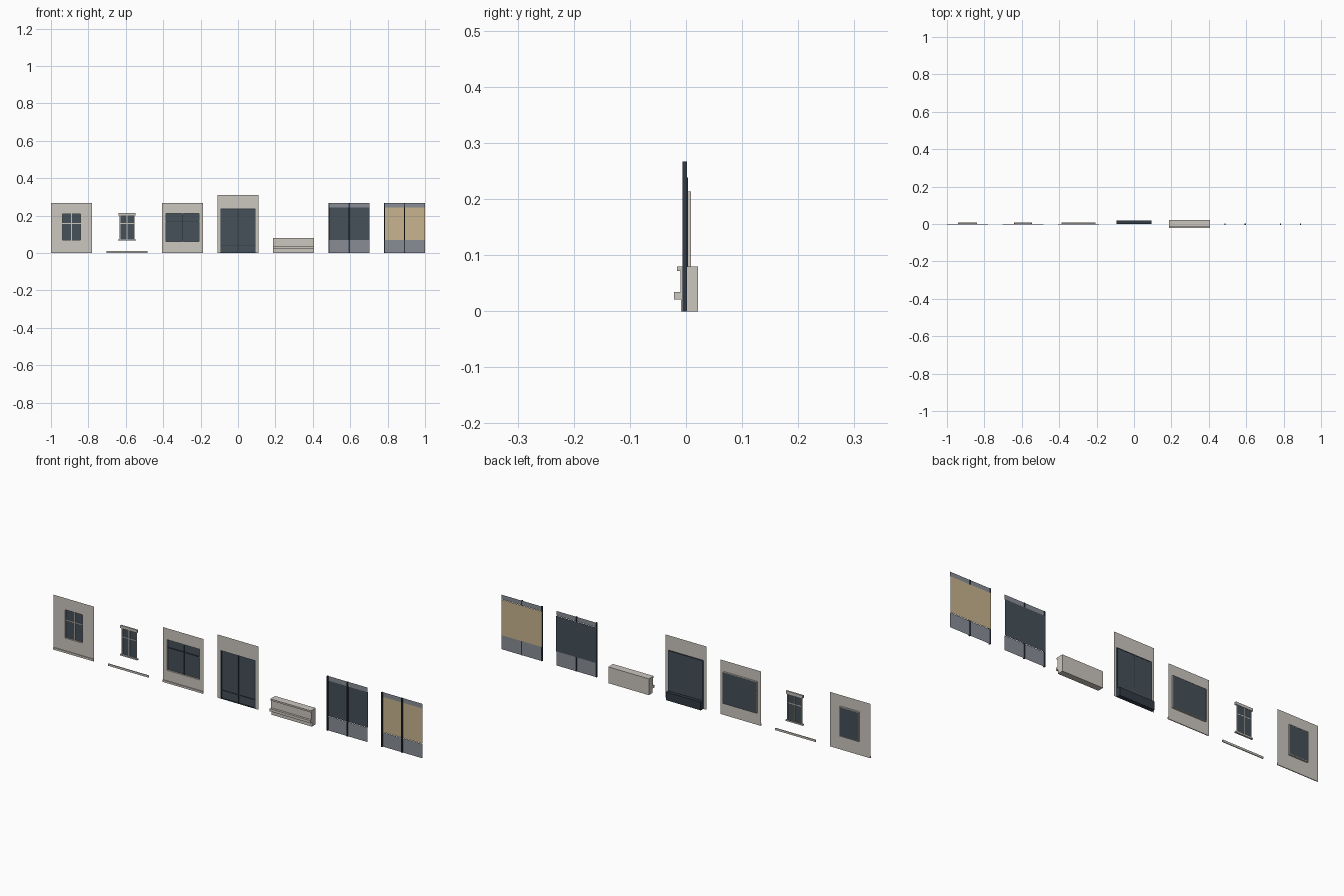
import bpy
import bmesh

cube = bpy.data.objects.get("Cube")
if cube:
    bpy.data.objects.remove(cube)


def material(name, srgb):
    color = [c ** 2.2 for c in srgb] + [1]
    m = bpy.data.materials.new(name)
    m.use_nodes = True
    m.diffuse_color = color
    m.node_tree.nodes["Principled BSDF"].inputs["Base Color"].default_value = color
    return m


STONE = material("pale stone", (0.79, 0.77, 0.74))
GLASS = material("slate glass", (0.28, 0.32, 0.35))
FRAME = material("dark frame", (0.21, 0.24, 0.28))
GREY = material("grey panel", (0.53, 0.55, 0.58))
TAN = material("tan panel", (0.78, 0.70, 0.55))


def finish(name, bm, mat):
    mesh = bpy.data.meshes.new(name)
    bm.to_mesh(mesh)
    bm.free()
    mesh.materials.append(mat)
    obj = bpy.data.objects.new(name, mesh)
    bpy.context.collection.objects.link(obj)
    return obj


def box(name, x0, x1, y0, y1, z0, z1, mat):
    bm = bmesh.new()
    bmesh.ops.create_cube(bm, size=1)
    for v in bm.verts:
        v.co = (x1 if v.co.x > 0 else x0, y1 if v.co.y > 0 else y0,
                z1 if v.co.z > 0 else z0)
    return finish(name, bm, mat)


def sheet(name, rects, y, mat):
    """Upright flat sheet made of (x0, x1, z0, z1) rectangles facing the front."""
    bm = bmesh.new()
    for x0, x1, z0, z1 in rects:
        bm.faces.new([bm.verts.new(p) for p in
                      ((x0, y, z0), (x1, y, z0), (x1, y, z1), (x0, y, z1))])
    bmesh.ops.remove_doubles(bm, verts=bm.verts, dist=0.0001)
    return finish(name, bm, mat)


def wall(name, cx, top, hole):
    """Thin wall around an opening."""
    l, r = cx - HALF, cx + HALF
    x0, x1, z0, z1 = hole
    rects = [(l, x0, 0, z0), (x0, x1, 0, z0), (x1, r, 0, z0),
             (l, x0, z0, z1), (x1, r, z0, z1),
             (l, x0, z1, top), (x0, x1, z1, top), (x1, r, z1, top)]
    sheet(name, [q for q in rects if q[3] > q[2]], 0, STONE)


def reveal(name, hole, depth, mat, t=0.003):
    """Jambs, head and sill lining a recessed opening."""
    x0, x1, z0, z1 = hole
    box(name + "_left_jamb", x1 - t, x1, 0, depth, z0, z1, mat)
    box(name + "_right_jamb", x0, x0 + t, 0, depth, z0, z1, mat)
    box(name + "_head", x0, x1, 0, depth, z1 - t, z1, mat)
    box(name + "_sill", x0, x1, 0, depth, z0, z0 + t, mat)


def bars(name, hole, cross_z, y0, y1, mat, w=0.004):
    """One central upright and one cross bar."""
    x0, x1, z0, z1 = hole
    mid = (x0 + x1) / 2
    box(name + "_upright", mid - w / 2, mid + w / 2, y0, y1, z0, z1, mat)
    box(name + "_cross_bar", x0, x1, y0, y1, cross_z - w / 2, cross_z + w / 2, mat)


HALF = 0.11
WALL_TOP = 0.267
CENTRES = [-0.89 + i * 0.2967 for i in range(7)]


def plinth(name, cx):
    box(name, cx - HALF, cx + HALF, -0.004, 0, 0, 0.01, STONE)


# Wall with small window
c = CENTRES[0]
hole = (c - 0.051, c + 0.051, 0.068, 0.213)
wall("small_window_wall", c, WALL_TOP, hole)
reveal("small_window", hole, 0.009, STONE)
sheet("small_window_glass", [hole], 0.0085, GLASS)
bars("small_window", hole, 0.158, 0.005, 0.008, STONE)
plinth("small_window_plinth", c)

# Free window with lintel and sill
c = CENTRES[1]
pane = (c - 0.038, c + 0.038, 0.07, 0.2)
sheet("free_window_glass", [pane], 0.0075, GLASS)
bars("free_window", pane, 0.158, 0.004, 0.008, STONE)
for side, x in (("left", c + 0.038), ("right", c - 0.038)):
    box("free_window_" + side + "_frame", x - 0.002, x + 0.002, 0.004, 0.008,
        0.07, 0.2, STONE)
box("free_window_lintel", c - 0.046, c + 0.046, 0, 0.009, 0.2, 0.213, STONE)
box("free_window_sill", c - 0.047, c + 0.047, 0, 0.009, 0.066, 0.072, STONE)
plinth("free_window_plinth", c)

# Wall with wide window
c = CENTRES[2]
hole = (c - 0.091, c + 0.091, 0.059, 0.213)
wall("wide_window_wall", c, WALL_TOP, hole)
reveal("wide_window", hole, 0.009, STONE, 0.002)
sheet("wide_window_glass", [hole], 0.0085, GLASS)
bars("wide_window", hole, 0.17, 0.004, 0.008, FRAME)
plinth("wide_window_plinth", c)

# Taller wall with double door
c = CENTRES[3]
hole = (c - 0.094, c + 0.094, 0, 0.238)
wall("door_wall", c, 0.31, hole)
reveal("door", hole, 0.004, FRAME, 0.004)
sheet("door_glass", [hole], 0.003, GLASS)
bars("door", hole, 0.042, 0.0005, 0.003, FRAME)
box("door_kick_box", hole[0], hole[1], 0.0035, 0.02, 0, 0.04, FRAME)

# Moulded parapet
c = CENTRES[4]
profile = [(0.021, 0), (0.021, 0.08), (-0.016, 0.08), (-0.016, 0.072),
           (-0.01, 0.072), (-0.01, 0.034), (-0.021, 0.034), (-0.021, 0.021),
           (-0.009, 0.021), (-0.009, 0)]
bm = bmesh.new()
end = bm.faces.new([bm.verts.new((c - HALF, y, z)) for y, z in profile])
out = bmesh.ops.extrude_face_region(bm, geom=[end])
verts = [g for g in out["geom"] if isinstance(g, bmesh.types.BMVert)]
bmesh.ops.translate(bm, verts=verts, vec=(2 * HALF, 0, 0))
bmesh.ops.recalc_face_normals(bm, faces=bm.faces)
finish("parapet", bm, STONE)

# Curtain wall bays
for name, c, mat in (("glazed_bay", CENTRES[5], GLASS), ("tan_bay", CENTRES[6], TAN)):
    l, r = c - HALF, c + HALF
    sheet(name + "_spandrels", [(l, r, 0, 0.07), (l, r, 0.244, WALL_TOP)], 0, GREY)
    sheet(name + "_infill", [(l, r, 0.07, 0.244)], 0.0022, mat)
    for part, x in (("_edge_mullion", l + 0.003), ("_centre_mullion", c + 0.001)):
        box(name + part, x - 0.003, x + 0.003, -0.006, 0.002, 0, WALL_TOP, FRAME)
